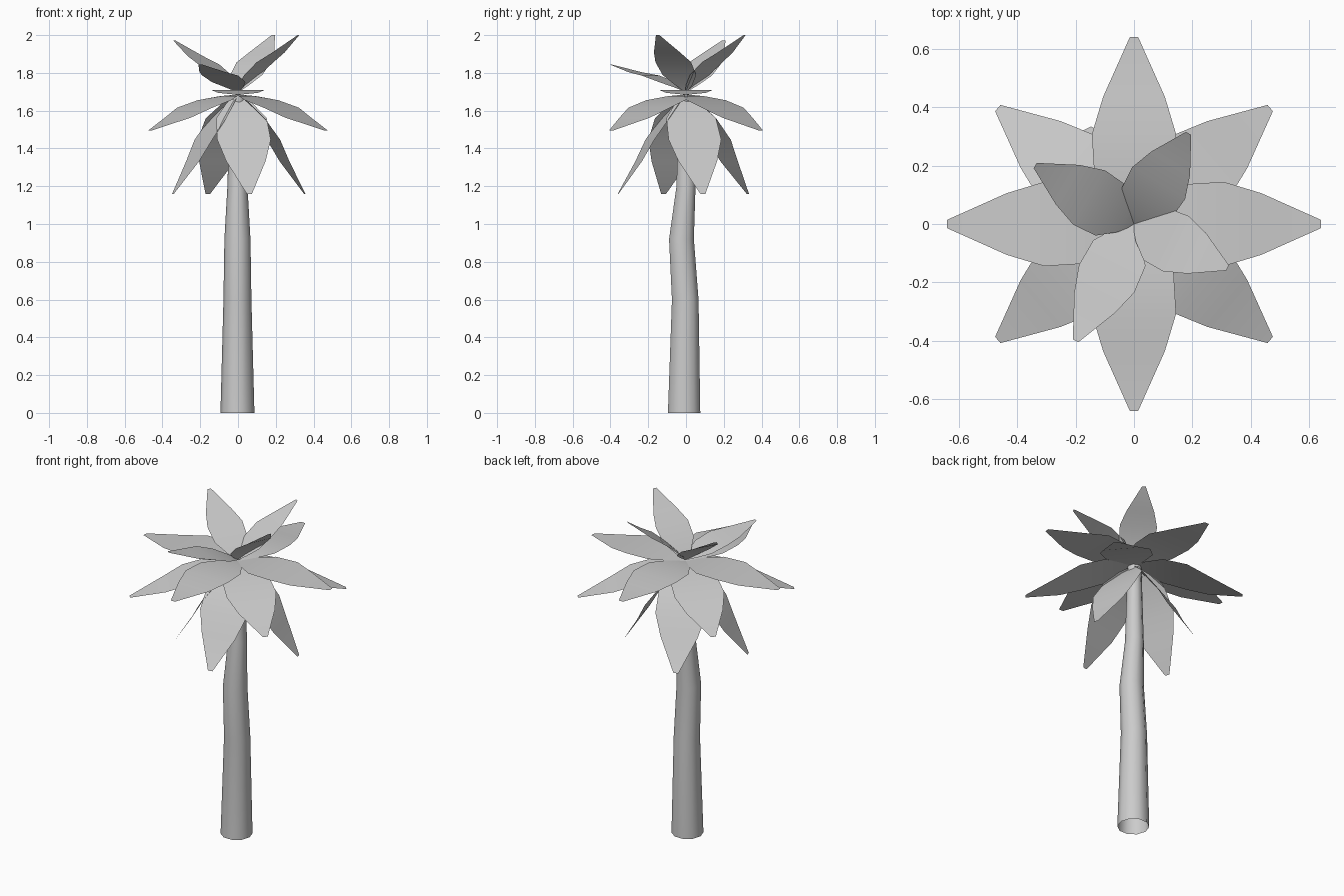
import bpy, bmesh
from math import cos, sin, pi, radians
from mathutils import Vector

if "Cube" in bpy.data.objects:
    bpy.data.objects.remove(bpy.data.objects["Cube"])


def finish(bm, name):
    me = bpy.data.meshes.new(name)
    bm.to_mesh(me)
    bm.free()
    ob = bpy.data.objects.new(name, me)
    bpy.context.collection.objects.link(ob)
    for p in me.polygons:
        p.use_smooth = True
    return ob


# Trunk: slightly bent open tube of tapering rings (z, y centre, radius)
SIDES = 10
bm = bmesh.new()
rings = []
for z, y, r in [(0, -.01, .09), (.6, -.004, .074), (.92, -.024, .069),
                (1.2, 0, .053), (1.68, 0, .04)]:
    rings.append([bm.verts.new((-.003 + r * cos(2 * pi * i / SIDES),
                                y + r * sin(2 * pi * i / SIDES), z))
                  for i in range(SIDES)])
for a, b in zip(rings, rings[1:]):
    for i in range(SIDES):
        j = (i + 1) % SIDES
        bm.faces.new((a[i], a[j], b[j], b[i]))
finish(bm, "trunk")

# Leaf profile: (distance along, half width, arch height) for unit chord
LEAF = [(0, .015, 0), (.10, .11, .018), (.26, .212, .032), (.48, .225, .036),
        (.68, .165, .012), (1, .022, 0)]


def leaf(name, base, tip):
    base, tip = Vector(base), Vector(tip)
    along = tip - base
    size = along.length
    side = Vector((-along.y, along.x, 0)).normalized()
    up = along.normalized().cross(side)
    bm = bmesh.new()
    prev = None
    for s, w, h in LEAF:
        c = base + along * s + up * h * size
        row = [bm.verts.new(c - side * w * size), bm.verts.new(c + side * w * size)]
        if prev:
            bm.faces.new((prev[0], row[0], row[1], prev[1]))
        prev = row
    finish(bm, name)


# Flat leaves along the axes and arched diagonal leaves
for i in range(4):
    a = i * pi / 2
    leaf(f"flat_leaf_{i}", (0, 0, 1.69), (.64 * cos(a), .64 * sin(a), 1.685))
for i, a in enumerate((40.4, 139.6, 220.4, 319.6)):
    a = radians(a)
    leaf(f"middle_leaf_{i}", (0, 0, 1.685), (.612 * cos(a), .612 * sin(a), 1.495))

# Hanging leaves
for i, a in enumerate((14.2, 116, 199, 279.5)):
    a = radians(a)
    leaf(f"hanging_leaf_{i}", (0, 0, 1.685), (.364 * cos(a), .364 * sin(a), 1.16))

# Smaller raised leaves
for i, t in enumerate([(.187, .31, 2.0), (-.338, .2, 1.972),
                       (-.2, -.4, 1.845), (.32, -.15, 2.0)]):
    leaf(f"raised_leaf_{i}", (0, 0, 1.7), t)
